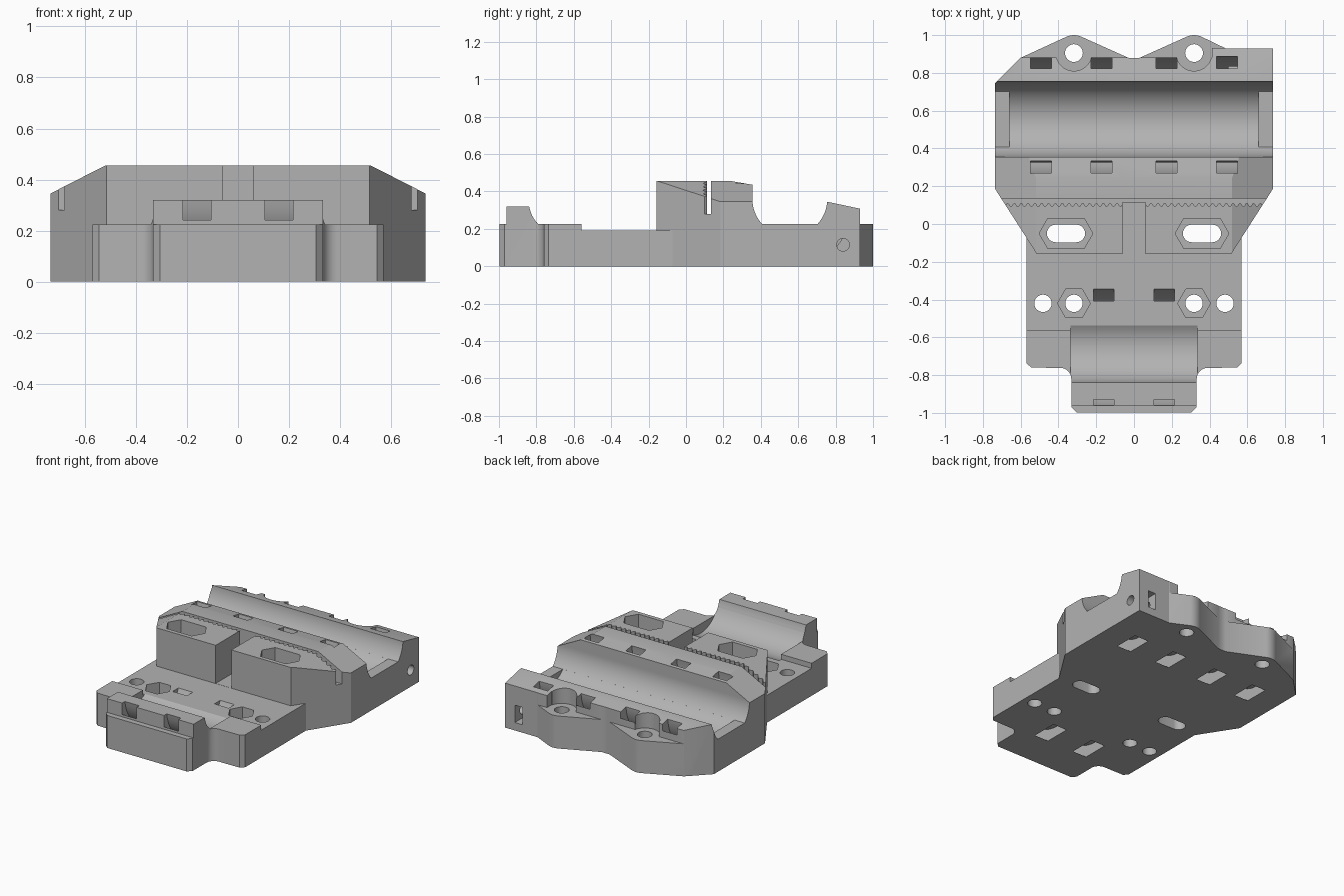
import bpy, bmesh, math
from math import sin, cos, pi, radians

if "Cube" in bpy.data.objects:
    bpy.data.objects.remove(bpy.data.objects["Cube"], do_unlink=True)

grey = bpy.data.materials.new("plain_grey")
grey.use_nodes = True
COLOUR = (0.45, 0.45, 0.45, 1)
grey.diffuse_color = COLOUR
grey.node_tree.nodes["Principled BSDF"].inputs["Base Color"].default_value = COLOUR


def prism(name, pts, axis, lo, hi):
    """Extrude a 2D outline along one axis."""
    place = {"x": lambda a, b, h: (h, a, b),
             "y": lambda a, b, h: (a, h, b),
             "z": lambda a, b, h: (a, b, h)}[axis]
    bm = bmesh.new()
    low = [bm.verts.new(place(a, b, lo)) for a, b in pts]
    high = [bm.verts.new(place(a, b, hi)) for a, b in pts]
    bm.faces.new(low)
    bm.faces.new(high)
    for i in range(len(pts)):
        j = (i + 1) % len(pts)
        bm.faces.new((low[i], low[j], high[j], high[i]))
    bmesh.ops.recalc_face_normals(bm, faces=bm.faces)
    mesh = bpy.data.meshes.new(name)
    bm.to_mesh(mesh)
    bm.free()
    mesh.materials.append(grey)
    ob = bpy.data.objects.new(name, mesh)
    bpy.context.collection.objects.link(ob)
    return ob


def combine(target, other, operation="DIFFERENCE"):
    """Apply a boolean and discard the helper."""
    mod = target.modifiers.new("cut", "BOOLEAN")
    mod.operation, mod.solver, mod.object = operation, "EXACT", other
    bpy.context.view_layer.objects.active = target
    bpy.ops.object.modifier_apply(modifier=mod.name)
    bpy.data.objects.remove(other, do_unlink=True)


def arc(cx, cy, rx, start, end, n, ry=None):
    ry = ry or rx
    angles = [radians(start + (end - start) * i / n) for i in range(n + 1)]
    return [(cx + rx * cos(a), cy + ry * sin(a)) for a in angles]


def circle(cx, cy, r, n=32):
    return arc(cx, cy, r, 0, 360, n)[:-1]


def rect(x0, x1, y0, y1):
    return [(x0, y0), (x1, y0), (x1, y1), (x0, y1)]


def mirrored(half):
    return half + [(-a, b) for a, b in reversed(half)]


# Rear block: plan outline trimmed by its side profile and sloped shoulders
rear_plan = ([(-0.515, -0.158), (0.515, -0.158), (0.735, 0.185), (0.735, 0.93), (0.485, 0.93)]
             + arc(0.318, 0.905, 0.095, 65, 115, 8)
             + [(0.03, 0.88), (-0.03, 0.88)]
             + arc(-0.318, 0.905, 0.095, 65, 115, 8)
             + [(-0.6, 0.88), (-0.735, 0.745), (-0.735, 0.185)])
body = prism("carriage_body", rear_plan, "z", 0, 0.6)
rear_side = [(-0.3, 0), (-0.3, 0.455), (0.245, 0.455), (0.36, 0.435), (0.355, 0.36),
             (0.755, 0.345), (1.1, 0.272), (1.1, 0)]
combine(body, prism("side", rear_side, "x", -1, 1), "INTERSECT")
shoulders = mirrored([(0.9, -0.1), (0.9, 0.261), (0.52, 0.455)])
combine(body, prism("shoulders", shoulders, "y", -1, 1.2), "INTERSECT")

# Front plate with the raised lip and filleted neck
front_half = ([(0.57, 0), (0.57, -0.735), (0.545, -0.76)]
              + arc(0.39, -0.82, 0.058, 90, 180, 8)
              + [(0.332, -0.97), (0.305, -0.997)])
front = prism("front_plate", mirrored(front_half), "z", 0, 0.6)
front_side = [(-1.1, 0), (-1.1, 0.225), (-0.96, 0.225), (-0.96, 0.32), (-0.839, 0.32),
              (-0.822, 0.27), (-0.79, 0.225), (-0.56, 0.225), (-0.56, 0.19), (0.1, 0.19), (0.1, 0)]
combine(front, prism("side", front_side, "x", -1, 1), "INTERSECT")
combine(body, front, "UNION")


# Round bearing seats across the width
def seat(cy, half_width, skip):
    pts = arc(cy, 0.36, 0.2, 180, 270 - skip, 20) + arc(cy, 0.36, 0.2, 270 + skip, 360, 20)
    pts += [(cy + 0.2, 0.6), (cy - 0.2, 0.6)]
    combine(body, prism("seat", pts, "x", -half_width, half_width))


seat(0.555, 0.658, 0.5)
seat(0.555, 0.9, 47.5)
seat(-0.643, 0.336, 0.5)


# Curved strap tunnels below the seats
def tunnel(x, cy, inner, outer):
    ring = prism("tunnel", arc(cy, 0.36, outer, 0, 360, 48, 0.375)[:-1], "x", x - 0.055, x + 0.055)
    core = prism("core", arc(cy, 0.36, inner, 0, 360, 48, 0.29)[:-1], "x", x - 0.1, x + 0.1)
    combine(ring, core)
    combine(body, ring)


for side in (-1, 1):
    tunnel(side * 0.16, -0.643, 0.29, 0.335)
    tunnel(side * 0.172, 0.575, 0.25, 0.315)
    tunnel(side * 0.492, 0.575, 0.25, 0.315)

# Lowered rear ears
combine(body, prism("ear_step", rect(-0.9, 0.413, 0.881, 1.2), "z", 0.225, 0.6))
for side in (-1, 1):
    x = side * 0.318
    combine(body, prism("ear_pocket", circle(x, 0.905, 0.095), "z", 0.225, 0.6))
    combine(body, prism("ear_hole", circle(x, 0.905, 0.047), "z", -0.1, 0.6))
combine(body, prism("ear_step", rect(0.3, 0.9, 0.931, 1.2), "z", 0.225, 0.6))

# Screw holes, nut pockets and adjustment slots
for side in (-1, 1):
    for x in (0.318, 0.482):
        combine(body, prism("hole", circle(side * x, -0.42, 0.046), "z", -0.1, 0.6))
    combine(body, prism("nut", circle(side * 0.318, -0.42, 0.087, 6), "z", 0.1, 0.6))
    cx = side * 0.36
    slot = arc(cx + 0.054, -0.05, 0.047, -90, 90, 12) + arc(cx - 0.054, -0.05, 0.047, 90, 270, 12)
    combine(body, prism("slot", slot, "z", -0.1, 0.6))
    pocket = arc(cx + 0.05, -0.05, 0.092, -60, 60, 2) + arc(cx - 0.05, -0.05, 0.092, 120, 240, 2)
    combine(body, prism("slot_pocket", pocket, "z", 0.25, 0.6))

# Toothed belt groove and the gap in the clamp block
teeth = 42
steps = teeth * 6
wave = [(-0.76 + 1.52 * i / steps, 0.102 - 0.01 * cos(2 * pi * i / 6)) for i in range(steps + 1)]
combine(body, prism("belt_groove", wave + [(0.76, 0.135), (-0.76, 0.135)], "z", 0.28, 0.6))
combine(body, prism("gap", rect(-0.06, 0.06, -0.3, 0.115), "z", 0.191, 0.6))

# Side screw hole with its square nut trap
combine(body, prism("side_hole", circle(0.84, 0.115, 0.034), "x", 0.5, 0.9))
combine(body, prism("nut_trap", rect(0.6, 0.66, 0.055, 0.175), "y", 0.78, 1.1))

# Smooth curves, crisp edges
body.select_set(True)
bpy.context.view_layer.objects.active = body
bpy.ops.object.shade_smooth_by_angle(angle=radians(25))
